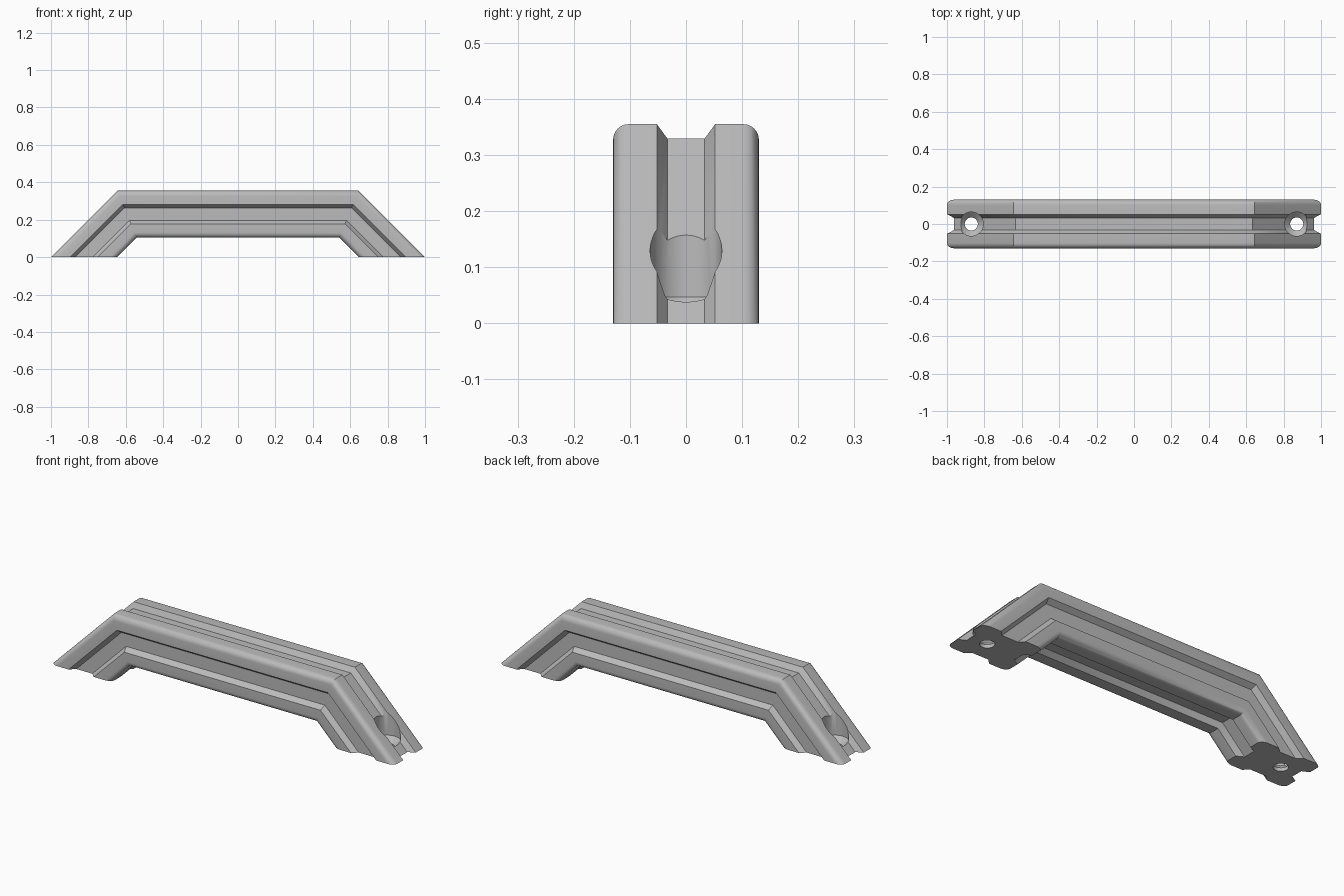
import bpy
import bmesh
from math import sin, cos, pi, radians, sqrt, tan

if "Cube" in bpy.data.objects:
    bpy.data.objects.remove(bpy.data.objects["Cube"], do_unlink=True)

HALF_W, DEPTH, TOP = 0.13, 0.25, 0.355   # bar section and overall height
ROUND, STEPS = 0.028, 6                  # rounded bar corners
LIP, FLOOR, CUT = 0.052, 0.033, 0.026    # groove half widths and depth
HOLE_X = 0.87

grey = bpy.data.materials.new("satin grey")
grey.use_nodes = True
colour = (0.5, 0.5, 0.5, 1)
grey.diffuse_color = colour
grey.node_tree.nodes["Principled BSDF"].inputs["Base Color"].default_value = colour


def section():
    """Grooved, rounded outline: one side and corner, turned four times."""
    points = []
    for turn in range(4):
        a, b = (HALF_W, DEPTH / 2) if turn % 2 else (DEPTH / 2, HALF_W)
        side = [(-LIP, a), (-FLOOR, a - CUT), (FLOOR, a - CUT), (LIP, a)]
        for i in range(STEPS + 1):
            t = pi / 2 * i / STEPS
            side.append((b - ROUND + ROUND * sin(t), a - ROUND + ROUND * cos(t)))
        for u, v in side:
            for _ in range(turn):
                u, v = v, -u
            points.append((u, DEPTH / 2 - v))
    return points


def mesh_object(name, bm):
    bmesh.ops.recalc_face_normals(bm, faces=bm.faces)
    mesh = bpy.data.meshes.new(name)
    bm.to_mesh(mesh)
    bm.free()
    mesh.materials.append(grey)
    obj = bpy.data.objects.new(name, mesh)
    bpy.context.collection.objects.link(obj)
    return obj


def loft(bm, rings):
    """Join matching rings and cap both ends."""
    loops = [[bm.verts.new(p) for p in ring] for ring in rings]
    for one, two in zip(loops, loops[1:]):
        for i in range(len(one)):
            j = (i + 1) % len(one)
            bm.faces.new((one[i], one[j], two[j], two[i]))
    bm.faces.new(loops[0])
    bm.faces.new(loops[-1])


# Handle bar: flat feet, sloping legs and mitred corners
outline = section()


def foot(s):
    return [(s * (1 - d * sqrt(2)), y, 0) for y, d in outline]


def mitre(s):
    return [(s * (1 - TOP - d * tan(pi / 8)), y, TOP - d) for y, d in outline]


bm = bmesh.new()
loft(bm, [foot(-1), mitre(-1), mitre(1), foot(1)])
handle = mesh_object("handle", bm)

# Countersunk screw holes, one in each leg
bm = bmesh.new()
bore = [(0.035, -0.1), (0.035, 0.018), (0.064, 0.047), (0.064, 0.5)]
for s in (-1, 1):
    loft(bm, [[(s * HOLE_X + r * cos(k * pi / 24), r * sin(k * pi / 24), z)
               for k in range(48)] for r, z in bore])
cutter = mesh_object("screw_hole_cutter", bm)
cutter.hide_render = True

mod = handle.modifiers.new("screw holes", "BOOLEAN")
mod.operation = "DIFFERENCE"
mod.solver = "EXACT"
mod.object = cutter
bpy.context.view_layer.objects.active = handle
handle.select_set(True)
cutter.select_set(False)
bpy.ops.object.modifier_apply(modifier=mod.name)
bpy.data.objects.remove(cutter, do_unlink=True)
bpy.ops.object.shade_smooth_by_angle(angle=radians(30))
